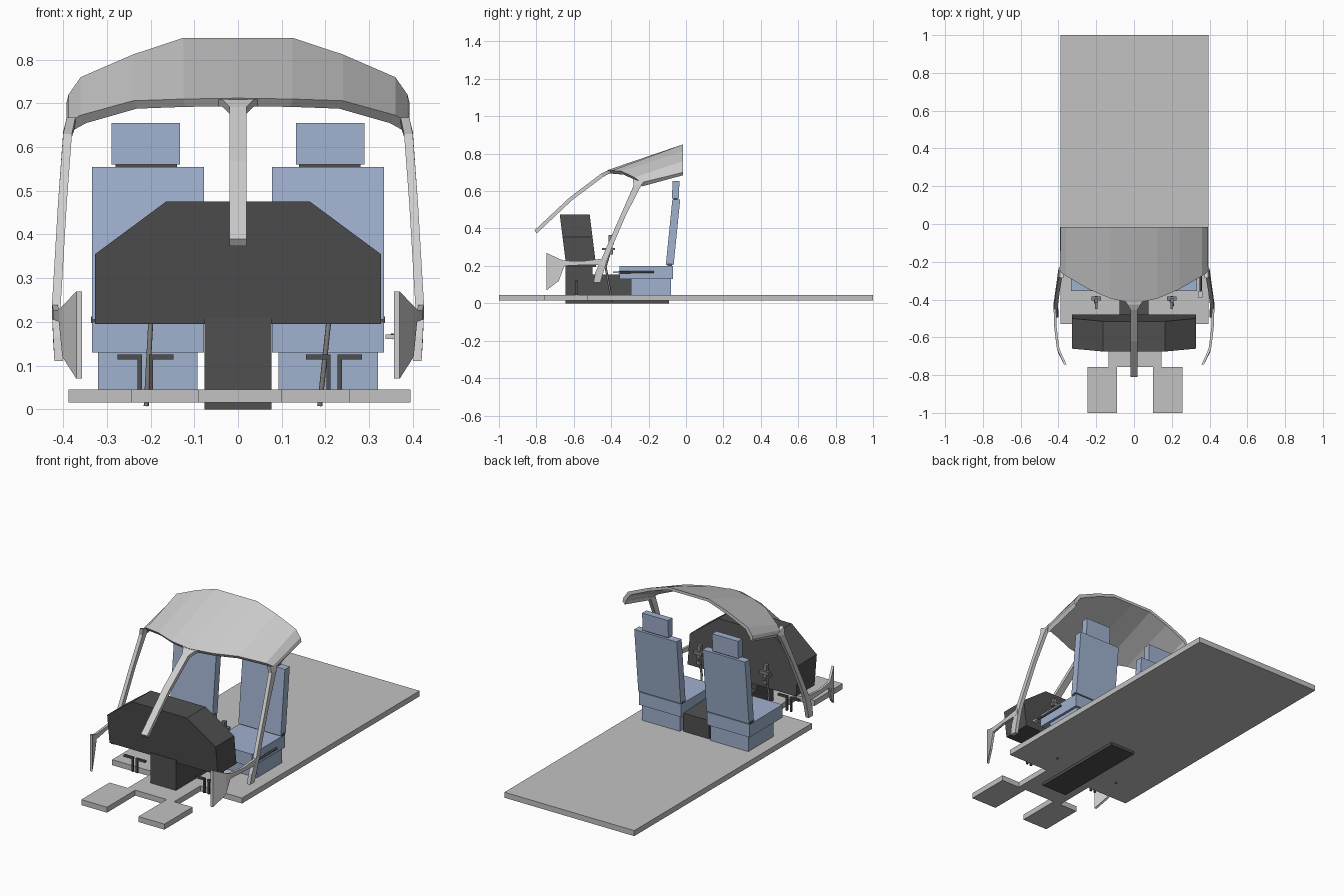
import bpy, bmesh
from mathutils import Vector

if "Cube" in bpy.data.objects:
    bpy.data.objects.remove(bpy.data.objects["Cube"])


def material(name, rgb):
    m = bpy.data.materials.new(name)
    m.diffuse_color = (*rgb, 1)
    m.use_nodes = True
    m.node_tree.nodes["Principled BSDF"].inputs["Base Color"].default_value = m.diffuse_color
    return m


SHELL = material("light grey shell", (.62, .62, .62))
FLOOR = material("floor grey", (.54, .54, .54))
SEAT = material("seat blue", (.35, .44, .62))
DARK = material("dark grey trim", (.08, .08, .08))
ROD = material("mid grey metal", (.22, .22, .22))


def finish(name, bm, mat):
    bmesh.ops.recalc_face_normals(bm, faces=bm.faces[:])
    me = bpy.data.meshes.new(name)
    bm.to_mesh(me)
    bm.free()
    me.materials.append(mat)
    ob = bpy.data.objects.new(name, me)
    bpy.context.collection.objects.link(ob)
    return ob


def loft(name, rings, mat):
    """Join equal rings of points into a capped solid."""
    bm = bmesh.new()
    vs = [[bm.verts.new(p) for p in r] for r in rings]
    n = len(vs[0])
    for a, b in zip(vs, vs[1:]):
        for i in range(n):
            j = (i + 1) % n
            bm.faces.new((a[i], a[j], b[j], b[i]))
    bm.faces.new(vs[0])
    bm.faces.new(vs[-1])
    return finish(name, bm, mat)


def box(name, x0, x1, y0, y1, z0, z1, mat, lean=0):
    """Box whose top can be shifted back by lean."""
    rings = [[(x0, y0 + d, z), (x1, y0 + d, z), (x1, y1 + d, z), (x0, y1 + d, z)]
             for z, d in ((z0, 0), (z1, lean))]
    return loft(name, rings, mat)


def rod(name, points, r, mat, sides=8):
    cu = bpy.data.curves.new(name, 'CURVE')
    cu.dimensions = '3D'
    cu.bevel_depth = r
    cu.bevel_resolution = sides // 4
    cu.use_fill_caps = True
    sp = cu.splines.new('POLY')
    sp.points.add(len(points) - 1)
    for p, co in zip(sp.points, points):
        p.co = (*co, 1)
    cu.materials.append(mat)
    ob = bpy.data.objects.new(name, cu)
    bpy.context.collection.objects.link(ob)
    return ob


# floor plate with neck and two front pads
outline = [(-.388, 1), (-.388, -.53), (-.135, -.53), (-.135, -.757), (-.245, -.757),
           (-.245, -1), (-.09, -1), (-.09, -.757), (.10, -.757), (.10, -1),
           (.256, -1), (.256, -.757), (.145, -.757), (.145, -.53), (.395, -.53), (.395, 1)]
loft("floor", [[(x, y, z) for x, y in outline] for z in (.015, .045)], FLOOR)

# centre console running under the dashboard
prof = [(-.645, 0), (-.09, 0), (-.09, .145), (-.3, .155), (-.5, .155), (-.5, .21), (-.645, .21)]
loft("console", [[(x, y, z) for y, z in prof] for x in (-.077, .077)], DARK)

# dashboard, sheared forward towards its top
dash = [(-.327, .195), (.327, .195), (.327, .355), (.165, .475), (-.165, .475), (-.327, .355)]
loft("dashboard", [[(x, y - .125 * (z - .195), z) for x, z in dash] for y in (-.64, -.48)], DARK)

# roof shell: columns of x, rear z, front y, front z
cols = [(.125, .85, -.395, .71), (.24, .812, -.345, .706), (.36, .76, -.275, .673),
        (.388, .72, -.255, .658), (.393, .70, -.248, .643)]
half = [(0, .85, -.42, .712)] + cols
rings = []
for x, zr, yf, zf in [(-c[0], *c[1:]) for c in reversed(cols)] + half:
    xi = x * .965
    rings.append([(x, -.015, zr), (x, yf, zf), (xi, yf + .012, zf - .018), (xi, -.015, zr - .015)])
loft("roof", rings, SHELL)

# centre windscreen post, flared where it meets the roof
post = [(.055, -.395, .712), (.035, -.425, .708), (.019, -.455, .692), (.019, -.62, .568), (.019, -.81, .39)]
loft("centre_post", [[(-w, y, z), (w, y, z), (w, y + .012, z - .016), (-w, y + .012, z - .016)]
                     for w, y, z in post], SHELL)

# side pillars, arms with front fins: x, edge one (y, z), edge two (y, z)
pillar = [(.392, -.285, .668, -.225, .645), (.40, -.28, .63, -.237, .635),
          (.412, -.35, .47, -.322, .47), (.422, -.425, .30, -.395, .30),
          (.426, -.452, .235, -.42, .235), (.423, -.485, .165, -.445, .155),
          (.42, -.495, .11, -.458, .11)]
arm = [(.426, -.435, .24, -.435, .205), (.422, -.55, .226, -.55, .205),
       (.41, -.65, .228, -.65, .20), (.402, -.675, .236, -.68, .12), (.37, -.745, .27, -.745, .07)]
for s, side in ((-1, "left"), (1, "right")):
    for name, secs, t in (("pillar", pillar, .02), ("front_fin", arm, .013)):
        loft(f"{side}_{name}", [[(s * x, a, b), (s * x, c, d), (s * (x - t), c, d), (s * (x - t), a, b)]
                                for x, a, b, c, d in secs], SHELL)

    # seat: base, cushion, leaning back and headrest
    def part(name, a, b, *rest, **kw):
        box(f"{side}_{name}", *sorted((s * a, s * b)), *rest, **kw)
    part("seat_base", .093, .32, -.295, -.08, .045, .13, SEAT)
    part("seat_cushion", .078, .334, -.355, -.07, .13, .20, SEAT)
    part("seat_back", .078, .334, -.108, -.066, .205, .555, SEAT, lean=.035)
    part("seat_hinge", .078, .336, -.10, -.075, .198, .212, DARK)
    part("headrest", .133, .289, -.075, -.038, .56, .655, SEAT, lean=.003)
    part("headrest_mount", .14, .28, -.068, -.045, .553, .562, DARK)

    # pedal pair
    cx = .22 if s > 0 else -.212
    for k in (-1, 1):
        post_x = cx + k * .013
        box(f"{side}_pedal_post", post_x - .005, post_x + .005, -.59, -.58, .045, .12, DARK)
        x0, x1 = sorted((cx + k * .008, cx + k * .064))
        box(f"{side}_pedal_bar", x0, x1, -.591, -.579, .114, .125, DARK)

    # control stick with grip
    bx = .187 if s > 0 else -.21
    tx = .207 if s > 0 else -.2
    rod(f"{side}_stick", [(bx, -.395, .008), (tx, -.43, .195), (s * .2, -.405, .28)], .006, ROD)
    part("grip", .19, .21, -.41, -.39, .26, .365, ROD, lean=-.005)
    part("grip_bar", .175, .225, -.405, -.385, .315, .333, ROD)
    part("grip_guard", .193, .207, -.45, -.38, .285, .297, ROD)

# side lever beside the right seat
rod("lever", [(.353, -.36, .166), (.353, -.17, .168)], .006, DARK)
box("lever_bracket", .338, .362, -.39, -.355, .161, .171, SHELL)
